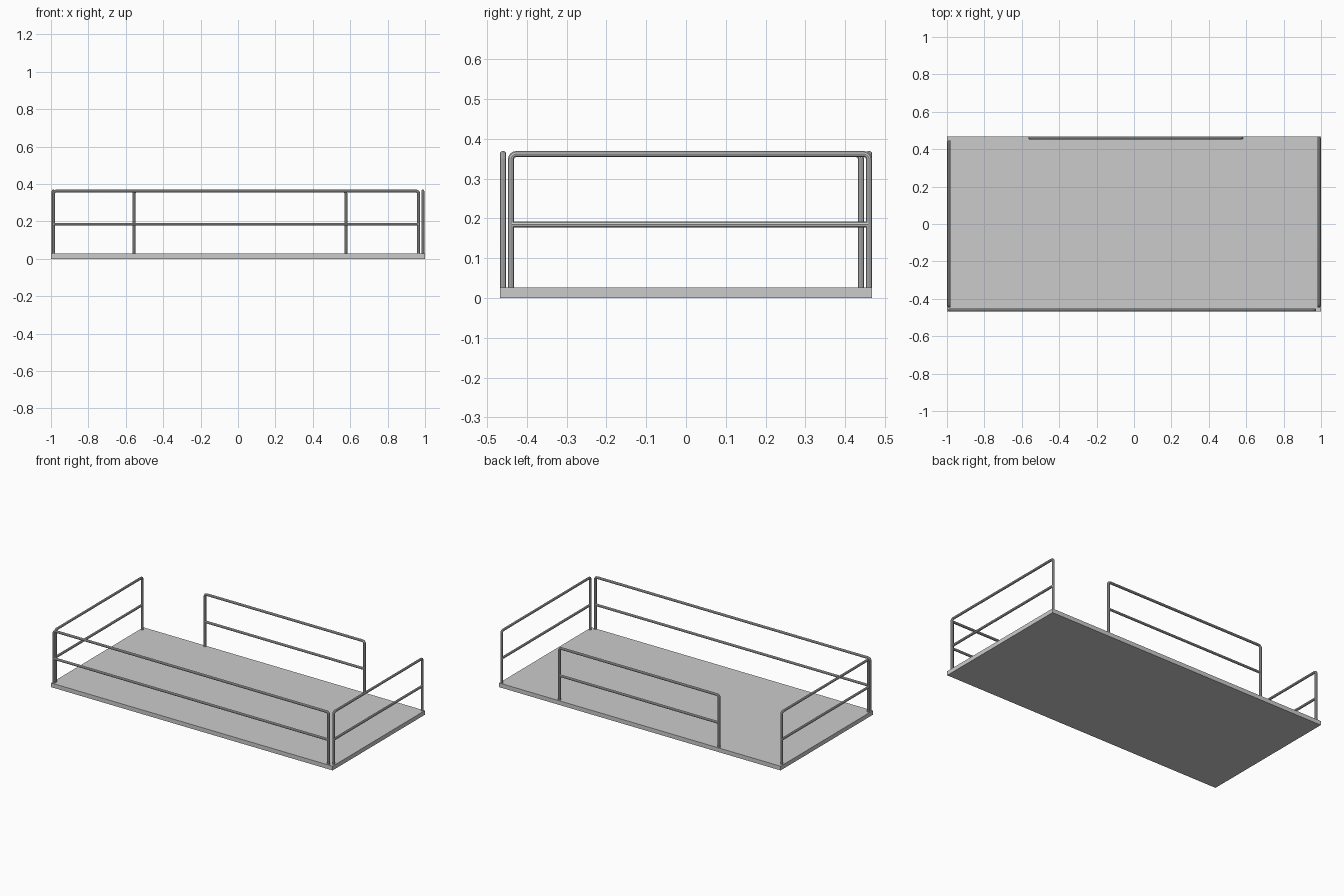
import bpy, math
from mathutils import Vector

if "Cube" in bpy.data.objects:
    bpy.data.objects.remove(bpy.data.objects["Cube"])

R = 0.008          # tube radius
BASE = 0.02        # posts start inside the deck
TOP, MID = 0.362, 0.185


def tube(name, points, radius=R):
    cu = bpy.data.curves.new(name, 'CURVE')
    cu.dimensions = '3D'
    cu.bevel_depth = radius
    cu.bevel_resolution = 3
    cu.use_fill_caps = True
    sp = cu.splines.new('POLY')
    sp.points.add(len(points) - 1)
    for p, co in zip(sp.points, points):
        p.co = (*co, 1)
    ob = bpy.data.objects.new(name, cu)
    bpy.context.collection.objects.link(ob)
    bpy.ops.object.select_all(action='DESELECT')
    ob.select_set(True)
    bpy.context.view_layer.objects.active = ob
    bpy.ops.object.convert(target='MESH')
    bpy.ops.object.shade_smooth_by_angle()


def railing(name, a, b, bend=0.014):
    """Bent hoop from floor point a to floor point b, plus a middle bar."""
    a, b = Vector((*a, 0)), Vector((*b, 0))
    d, up = (b - a).normalized(), Vector((0, 0, 1))
    angles = [math.radians(t) for t in (0, 22.5, 45, 67.5, 90)]
    c1 = a + d * bend + up * (TOP - bend)
    c2 = b - d * bend + up * (TOP - bend)
    pts = [a + up * BASE]
    pts += [c1 + bend * (up * math.sin(t) - d * math.cos(t)) for t in angles]
    pts += [c2 + bend * (up * math.sin(t) + d * math.cos(t)) for t in reversed(angles)]
    pts += [b + up * BASE]
    tube(name + "_hoop", pts)
    tube(name + "_middle_bar", [a + up * MID, b + up * MID])


# Deck slab
bpy.ops.mesh.primitive_cube_add(size=1, location=(0, 0, 0.0135))
deck = bpy.context.object
deck.name = "deck"
deck.scale = (2, 0.936, 0.027)
bpy.ops.object.transform_apply(scale=True)

# Guard rails around the deck
railing("front_rail", (-0.986, -0.460), (0.966, -0.460))
railing("back_rail", (-0.557, 0.460), (0.577, 0.460))
railing("left_rail", (-0.988, -0.440), (-0.988, 0.440))
railing("right_rail", (0.988, -0.440), (0.988, 0.460))
